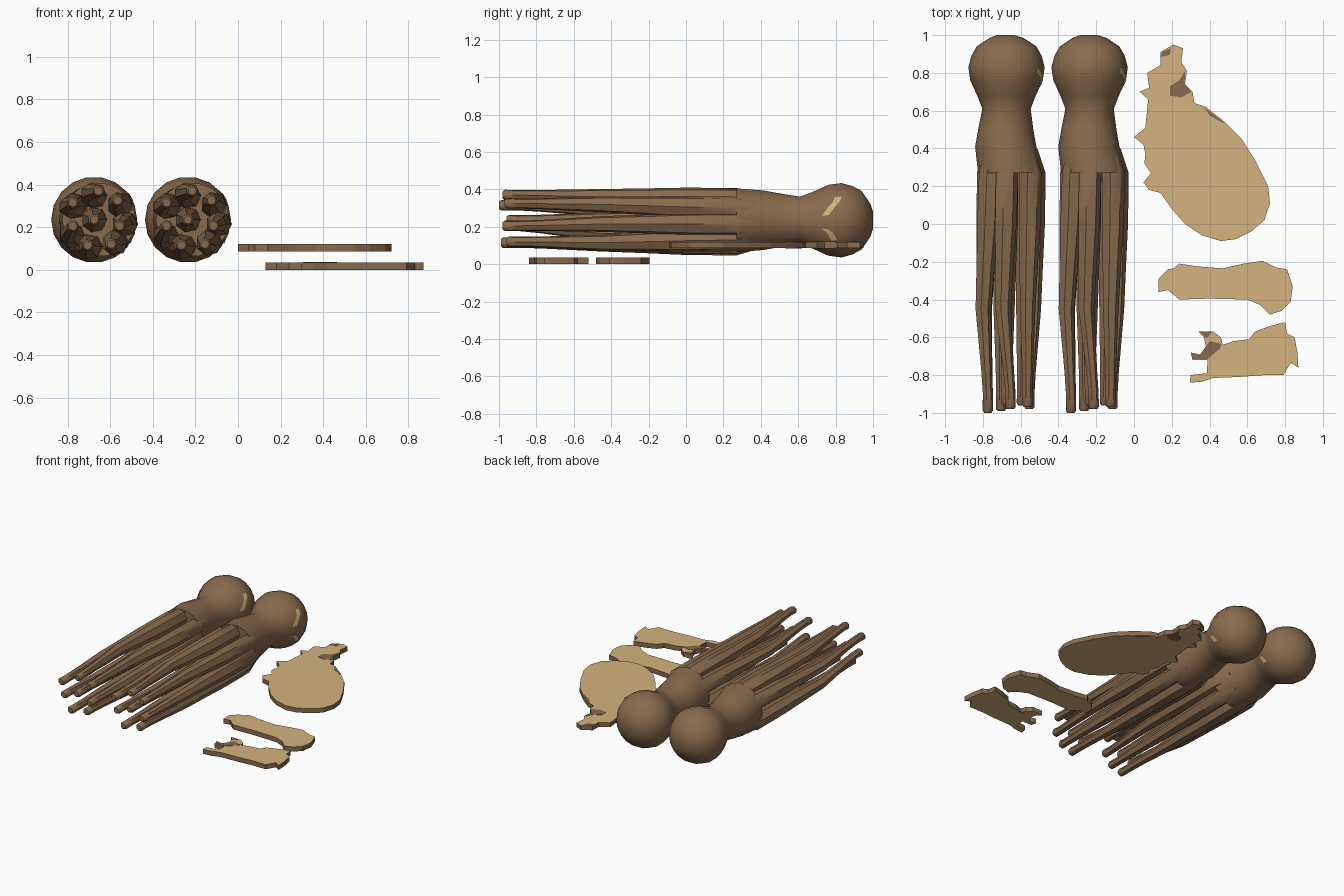
import bpy, bmesh, math


def material(name, rgb):
    m = bpy.data.materials.new(name)
    m.diffuse_color = (*rgb, 1)
    return m


BROWN = material("brown skin", (0.25, 0.147, 0.074))
TAN = material("tan flesh", (0.66, 0.45, 0.21))
CX, CZ = -0.675, 0.235          # axis of the first animal
SPACING = 0.44


def finish(name, bm, mats, smooth=None):
    bmesh.ops.recalc_face_normals(bm, faces=bm.faces)
    me = bpy.data.meshes.new(name)
    bm.to_mesh(me)
    bm.free()
    for m in mats:
        me.materials.append(m)
    ob = bpy.data.objects.new(name, me)
    bpy.context.collection.objects.link(ob)
    if smooth:
        bpy.ops.object.select_all(action='DESELECT')
        ob.select_set(True)
        bpy.context.view_layer.objects.active = ob
        bpy.ops.object.shade_smooth_by_angle(angle=math.radians(smooth))
    return ob


def loft(name, stations, sides):
    """Tube running along y; each station is (x, y, z, radius)."""
    bm = bmesh.new()
    rings = []
    for x, y, z, r in stations:
        rings.append([bm.verts.new((x + r * math.cos(2 * math.pi * i / sides), y,
                                    z + r * math.sin(2 * math.pi * i / sides)))
                      for i in range(sides)])
    for a, b in zip(rings, rings[1:]):
        for i in range(sides):
            j = (i + 1) % sides
            bm.faces.new((a[i], a[j], b[j], b[i]))
    bm.faces.new(rings[0])
    bm.faces.new(rings[-1])
    return finish(name, bm, [BROWN], 50)


def slab(name, outline, z0, z1, chip=False):
    """Flat cut piece: tan faces with a brown rim (chips are all brown)."""
    bm = bmesh.new()
    base = bm.faces.new([bm.verts.new((x, y, z0)) for x, y in outline])
    ext = bmesh.ops.extrude_face_region(bm, geom=[base], use_keep_orig=True)
    for v in ext["geom"]:
        if isinstance(v, bmesh.types.BMVert):
            v.co.z = z1
    bm.normal_update()
    for f in bm.faces:
        f.material_index = 1 if abs(f.normal.z) > 0.5 and not chip else 0
    bmesh.ops.triangulate(bm, faces=[f for f in bm.faces if len(f.verts) > 4])
    return finish(name, bm, [BROWN, TAN])


# Head and body, turned around the y axis, leaning slightly: (y, radius, x shift)
PROFILE = [(1.0, 0.045, -0.005), (0.985, 0.09, 0), (0.94, 0.158, 0), (0.89, 0.186, 0),
           (0.83, 0.202, 0), (0.76, 0.192, 0), (0.68, 0.155, 0), (0.61, 0.128, 0),
           (0.5, 0.146, -0.004), (0.41, 0.162, -0.004), (0.27, 0.173, 0.022)]


def radius_at(y):
    for (y1, r1, _), (y0, r0, _) in zip(PROFILE, PROFILE[1:]):
        if y0 <= y <= y1:
            return r0 + (r1 - r0) * (y - y0) / (y1 - y0)


parts = [loft("head_and_body", [(CX + d, y, CZ, r) for y, r, d in PROFILE], 18)]

# Arms: root, middle and tip offsets from the axis, then the y of the tip
ARMS = [((0.0, 0.112), (-0.02, 0.125), (0.02, 0.135), -0.98),
        ((0.125, 0.065), (0.11, 0.085), (0.11, 0.09), -0.97),
        ((0.145, -0.02), (0.14, -0.02), (0.12, -0.03), -0.98),
        ((0.10, -0.105), (0.09, -0.12), (0.08, -0.115), -0.96),
        ((-0.02, -0.128), (-0.03, -0.125), (-0.03, -0.12), -0.99),
        ((-0.10, -0.08), (-0.12, -0.07), (-0.10, -0.03), -0.97),
        ((-0.09, 0.065), (-0.125, 0.06), (-0.10, 0.08), -1.0),
        ((0.0, 0.0), (0.0, 0.0), (0.0, 0.0), -0.96)]
for root, mid, tip, ty in ARMS:
    def at(y, p, q, t, r):
        return (CX + p[0] + (q[0] - p[0]) * t, y, CZ + p[1] + (q[1] - p[1]) * t, r)
    path = [at(0.40, root, (0, 0), 0.25, 0.055), at(0.27, root, mid, 0, 0.062),
            at(0.0, root, mid, 0.3, 0.060), at(-0.22, root, mid, 0.65, 0.051),
            at(-0.45, mid, tip, 0, 0.043), at(-0.78, mid, tip, 0.75, 0.030),
            at(-0.90, mid, tip, 1, 0.028), at(ty + 0.012, mid, tip, 1, 0.029), at(ty, mid, tip, 1, 0.02)]
    parts.append(loft("arm", path, 7))

# Pale patches lying on the right side of the head, points as (y, angle)
for pts in ([(0.745, 8), (0.775, 20), (0.80, 28), (0.815, 38)], [(0.74, -14), (0.77, -20), (0.795, -33)]):
    bm = bmesh.new()
    rows = []
    for y, deg in pts:
        row = []
        for yy in (y - 0.018, y + 0.018):
            r, a = radius_at(yy) + 0.004, math.radians(deg)
            row.append(bm.verts.new((CX + r * math.cos(a), yy, CZ + r * math.sin(a))))
        rows.append(row)
    for p, q in zip(rows, rows[1:]):
        bm.faces.new((p[0], p[1], q[1], q[0]))
    parts.append(finish("head_patch", bm, [TAN]))

# Second animal beside the first
for ob in parts:
    twin = ob.copy()
    twin.name = "second_" + ob.name
    twin.location.x += SPACING
    bpy.context.collection.objects.link(twin)

# Large drop-shaped slice
slab("large_slice", [
    (0.21, 0.95), (0.26, 0.93), (0.25, 0.86), (0.28, 0.81), (0.27, 0.74), (0.31, 0.70), (0.32, 0.64),
    (0.38, 0.62), (0.48, 0.54), (0.57, 0.45), (0.64, 0.34), (0.71, 0.20), (0.72, 0.11), (0.69, 0.02),
    (0.62, -0.04), (0.54, -0.08), (0.46, -0.09), (0.36, -0.06), (0.27, 0.0), (0.20, 0.08), (0.14, 0.165),
    (0.08, 0.18), (0.05, 0.22), (0.09, 0.27), (0.055, 0.32), (0.06, 0.37), (0.05, 0.42), (0.0, 0.46),
    (0.06, 0.51), (0.075, 0.66), (0.03, 0.70), (0.08, 0.72), (0.07, 0.80), (0.14, 0.84), (0.14, 0.91)],
    0.086, 0.12)

# Long strip with a rounded end
slab("long_strip", [
    (0.13, -0.29), (0.13, -0.36), (0.18, -0.35), (0.24, -0.40), (0.40, -0.395), (0.60, -0.40),
    (0.67, -0.43), (0.72, -0.48), (0.78, -0.46), (0.83, -0.41), (0.84, -0.33), (0.81, -0.24),
    (0.75, -0.23), (0.68, -0.195), (0.58, -0.21), (0.47, -0.235), (0.34, -0.225), (0.24, -0.21),
    (0.21, -0.235), (0.18, -0.24)], 0.0, 0.035)

# Ragged strip with a hook
slab("ragged_strip", [
    (0.295, -0.84), (0.36, -0.835), (0.42, -0.815), (0.55, -0.81), (0.69, -0.80), (0.79, -0.80),
    (0.83, -0.735), (0.87, -0.76), (0.865, -0.68), (0.85, -0.60), (0.81, -0.58), (0.80, -0.52),
    (0.72, -0.54), (0.64, -0.57), (0.61, -0.61), (0.53, -0.62), (0.47, -0.64), (0.46, -0.60),
    (0.42, -0.57), (0.34, -0.57), (0.37, -0.60), (0.38, -0.65), (0.35, -0.69), (0.30, -0.68),
    (0.31, -0.72), (0.39, -0.72), (0.385, -0.79), (0.30, -0.80)], 0.0, 0.035)

# Brown skin left on the slices
for pts, z0, z1 in [
        ([(0.14, 0.885), (0.19, 0.895), (0.195, 0.93), (0.15, 0.912)], 0.085, 0.122),
        ([(0.19, 0.68), (0.25, 0.67), (0.305, 0.70), (0.268, 0.74), (0.27, 0.81), (0.24, 0.76),
          (0.19, 0.73)], 0.085, 0.122),
        ([(0.37, 0.62), (0.40, 0.575), (0.48, 0.53), (0.475, 0.54)], 0.085, 0.122),
        ([(0.38, -0.65), (0.40, -0.62), (0.465, -0.635), (0.455, -0.66), (0.39, -0.715), (0.31, -0.715),
          (0.305, -0.685), (0.35, -0.695)], 0.03, 0.037),
        ([(0.35, -0.573), (0.41, -0.573), (0.39, -0.60), (0.375, -0.60)], 0.03, 0.037)]:
    slab("skin_chip", pts, z0, z1, chip=True)
